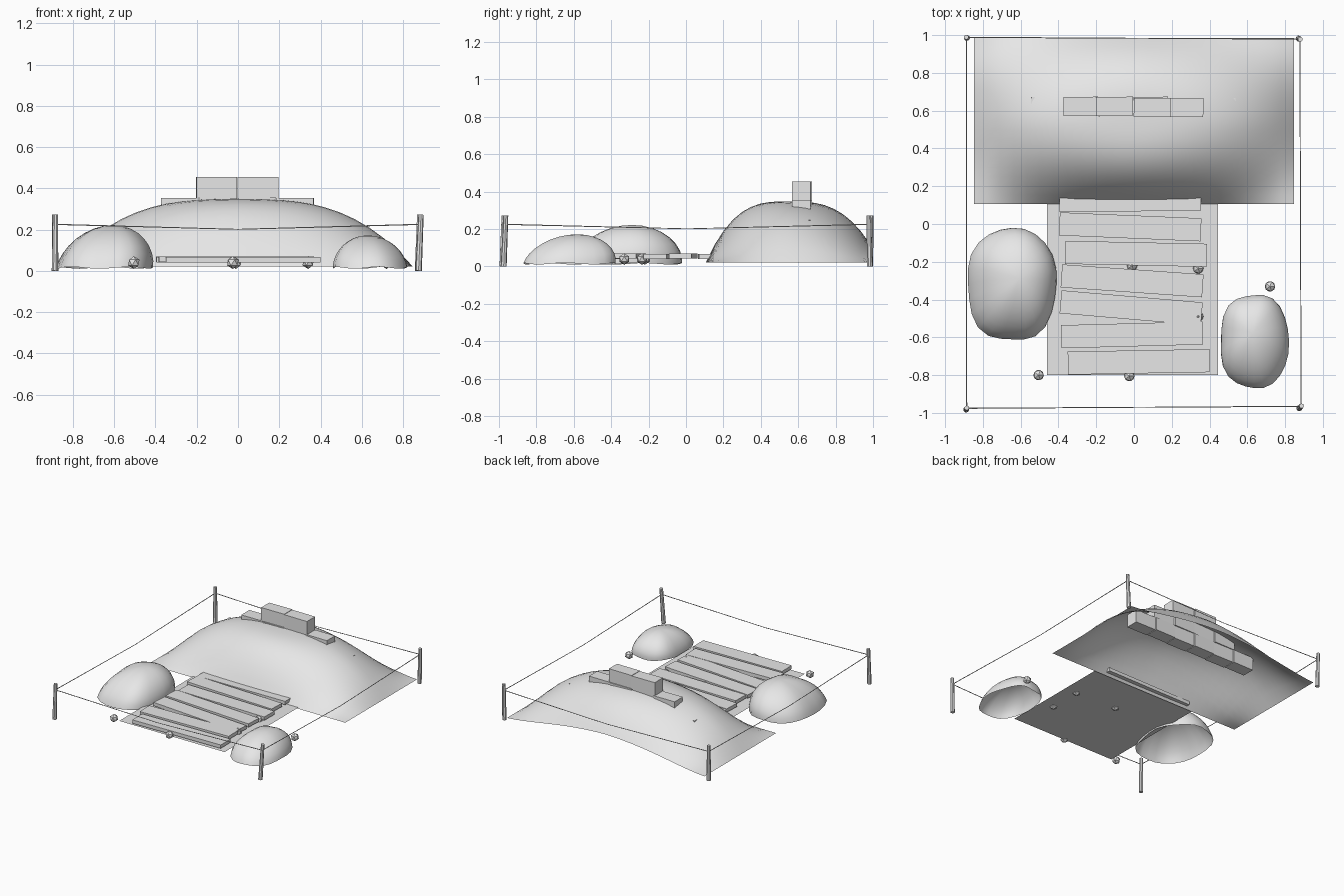
import bpy, bmesh, math
from mathutils import Vector, Matrix

cube = bpy.data.objects.get("Cube")
if cube:
    bpy.data.objects.remove(cube, do_unlink=True)

clay = bpy.data.materials.new("plain_grey")
clay.use_nodes = True
GREY = (0.8, 0.8, 0.8, 1)
clay.diffuse_color = GREY
clay.node_tree.nodes["Principled BSDF"].inputs["Base Color"].default_value = GREY


def finish(name, bm, smooth=False):
    bmesh.ops.recalc_face_normals(bm, faces=bm.faces)
    mesh = bpy.data.meshes.new(name)
    bm.to_mesh(mesh)
    bm.free()
    mesh.materials.append(clay)
    for p in mesh.polygons:
        p.use_smooth = smooth
    obj = bpy.data.objects.new(name, mesh)
    bpy.context.collection.objects.link(obj)
    return obj


def box(name, center, size, yaw=0.0):
    bm = bmesh.new()
    place = Matrix.Translation(center) @ Matrix.Rotation(math.radians(yaw), 4, "Z")
    bmesh.ops.create_cube(bm, size=1, matrix=place @ Matrix.Diagonal((*size, 1)))
    return finish(name, bm)


def rod(name, a, b, radius, sides=8):
    a, b = Vector(a), Vector(b)
    bm = bmesh.new()
    turn = (b - a).to_track_quat("Z", "Y").to_matrix().to_4x4()
    bmesh.ops.create_cone(bm, cap_ends=True, segments=sides, radius1=radius,
                          radius2=radius * 0.8, depth=(b - a).length,
                          matrix=Matrix.Translation((a + b) / 2) @ turn)
    return finish(name, bm)


# Earth mound: an open sheet with a steep front, low corners and a raised back edge
bm = bmesh.new()
bmesh.ops.create_grid(bm, x_segments=24, y_segments=18, size=1)
for v in bm.verts:
    u, w = v.co.x, v.co.y
    across = 1 - abs(u) ** 3
    along = 1 - abs(w) ** 3 * (0.7 if w > 0 else 1)
    corner = 1 - 0.85 * abs(u * w) ** 1.5
    v.co = (0.848 * u, 0.545 + 0.44 * w, 0.02 + 0.328 * across * along * corner)
finish("earth_mound", bm, True)

# Stepped wall on the mound crest, partly buried
for row, (count, pitch) in enumerate(((6, 0.181), (4, 0.186), (2, 0.201))):
    for i in range(count):
        x = (i - (count - 1) / 2) * pitch - 0.003
        box(f"wall_block_{row}_{i}", (x, 0.62 + 0.003 * (-1) ** i, 0.198 + 0.103 * row),
            (pitch - 0.004, 0.1, 0.102), 0.6 * (-1) ** i)


# Heaps: open domes with squarish uneven rims and an off-centre top
def heap(name, center, half, height, lean, phase):
    bm = bmesh.new()
    sides, rings = 24, 8
    top = bm.verts.new((center[0] + lean[0], center[1] + lean[1], height))
    loops = []
    for r in range(1, rings + 1):
        t = r / rings * math.pi / 2
        loop = []
        for s in range(sides):
            a = 2 * math.pi * s / sides
            c, d = math.cos(a), math.sin(a)
            square = (abs(c) ** 2.5 + abs(d) ** 2.5) ** -0.4
            reach = math.sin(t) * square * (1 + 0.018 * math.sin(5 * a + phase))
            drop = math.cos(t) ** 1.15
            rim = 0.005 * (1 + math.sin(5 * a + phase)) * (1 - drop)
            loop.append(bm.verts.new((
                center[0] + half[0] * reach * c + lean[0] * drop,
                center[1] + half[1] * reach * d + lean[1] * drop,
                0.01 + (height - 0.01) * drop + rim)))
        loops.append(loop)
    for s in range(sides):
        n = (s + 1) % sides
        bm.faces.new((top, loops[0][s], loops[0][n]))
        for inner, outer in zip(loops, loops[1:]):
            bm.faces.new((inner[s], outer[s], outer[n], inner[n]))
    finish(name, bm, True)


heap("large_heap", (-0.647, -0.32), (0.233, 0.295), 0.222, (0.04, 0.03), 0.5)
heap("small_heap", (0.638, -0.622), (0.18, 0.245), 0.172, (-0.01, 0.04), 2.0)

# Ground sheet below the boardwalk
bm = bmesh.new()
bmesh.ops.create_grid(bm, x_segments=1, y_segments=1, size=0.4525,
                      matrix=Matrix.Translation((-0.0075, -0.3475, 0.03)))
finish("ground_sheet", bm)

# Boardwalk planks: x offset, width and yaw for each, from front to back
planks = [(0.025, 0.122, 1), (-0.01, 0.122, 1.5), (-0.015, 0.122, -4.9),
          (-0.01, 0.122, -4), (0.01, 0.122, -1.2), (-0.02, 0.122, -2.4),
          (-0.02, 0.08, 0.5)]
for i, (x, width, yaw) in enumerate(planks):
    y = -0.73 + 0.143 * i - (0.122 - width) / 2
    box(f"plank_{i}", (x, y, 0.0535 + 0.002 * (i % 2)), (0.75, width, 0.027), yaw)

# Loose faceted stones
stones = [(-0.505, -0.8), (-0.025, -0.805), (0.72, -0.33),
          (0.34, -0.235), (-0.01, -0.22), (0.34, -0.49)]
for i, (x, y) in enumerate(stones):
    bm = bmesh.new()
    bmesh.ops.create_icosphere(bm, subdivisions=1, radius=0.031,
                               matrix=Matrix.Translation((x, y, 0.04)))
    finish(f"stone_{i}", bm)

# Corner posts: foot position and lean of the top
posts = [(-0.888, -0.982, 0.003, 0.008), (0.875, -0.975, 0.012, 0.012),
         (0.872, 0.982, 0.008, -0.004), (-0.885, 0.985, -0.003, 0.004)]
ties = []
for i, (x, y, dx, dy) in enumerate(posts):
    rod(f"corner_post_{i}", (x, y, 0), (x + dx, y + dy, 0.272), 0.016)
    ties.append(Vector((x + dx * 0.8, y + dy * 0.8, 0.225)))

# Slack rope between neighbouring posts, dipping at the middle
for i, start in enumerate(ties):
    end = ties[(i + 1) % len(ties)]
    middle = (start + end) / 2 - Vector((0, 0, 0.024))
    rod(f"rope_{i}_first", start, middle, 0.003, 5)
    rod(f"rope_{i}_second", end, middle, 0.003, 5)
